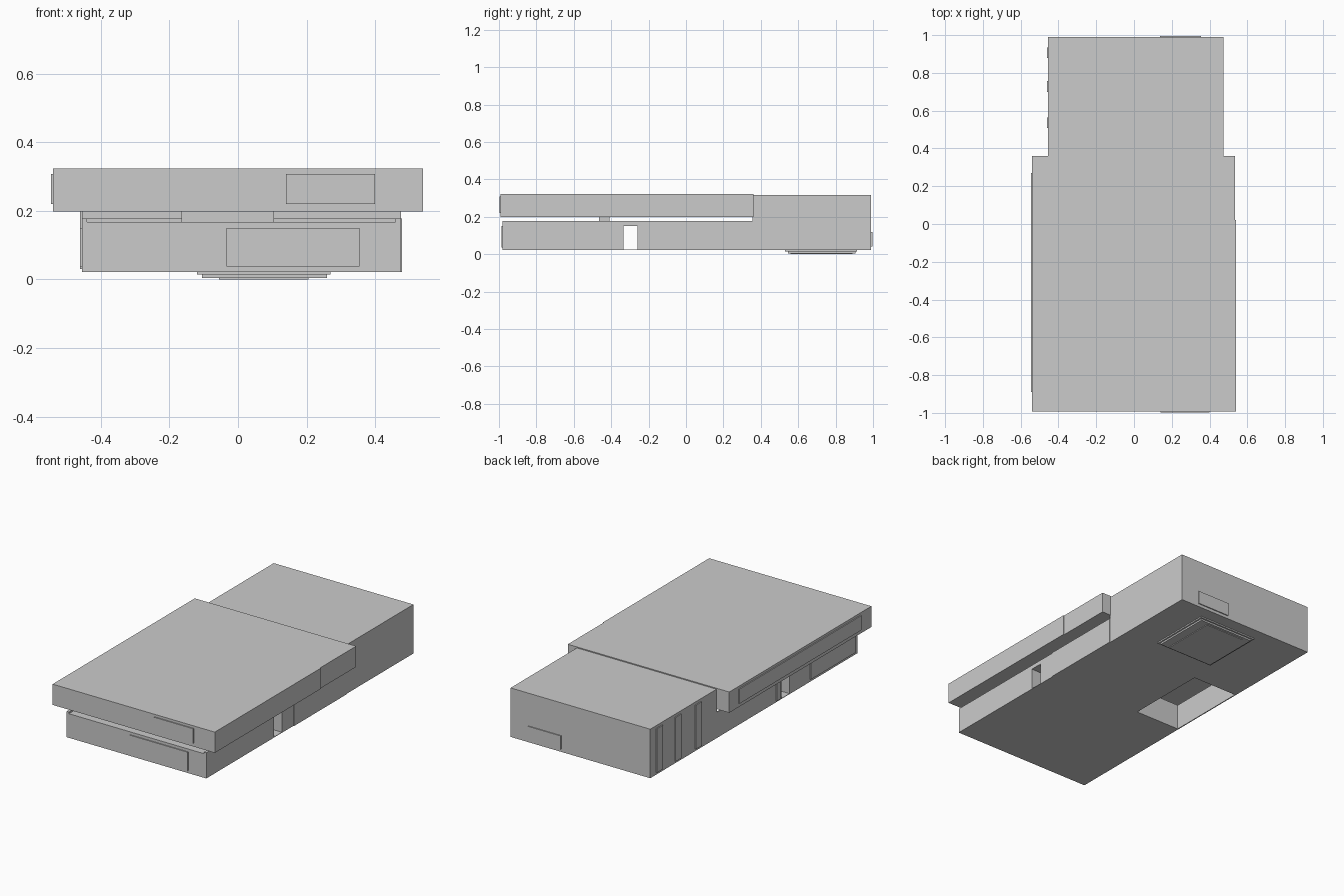
import bpy

cube = bpy.data.objects.get("Cube")
if cube:
    bpy.data.objects.remove(cube, do_unlink=True)

grey = bpy.data.materials.new("light_grey")
grey.use_nodes = True
colour = (0.6, 0.6, 0.6, 1)
grey.diffuse_color = colour
grey.node_tree.nodes["Principled BSDF"].inputs["Base Color"].default_value = colour


def box(name, x, y, z):
    """Axis-aligned box from (min, max) pairs."""
    bpy.ops.mesh.primitive_cube_add(size=1)
    ob = bpy.context.object
    ob.name = name
    ob.location = [(a + b) / 2 for a, b in (x, y, z)]
    ob.scale = [b - a for a, b in (x, y, z)]
    ob.data.materials.append(grey)
    return ob


L, R = -0.455, 0.475      # lower storey sides
BASE, ROOF = 0.022, 0.177
FRONT, BACK, STEP = -0.98, 0.99, 0.355
GAP0, GAP1 = -0.335, -0.26  # passage
YARD = -0.15              # courtyard edge, in both x and y

# Lower storey: front wing with an open terrace between low parapets
box("front_wing", (L, R), (FRONT, GAP0), (BASE, 0.167))
for side, x in (("right", L), ("left", R - 0.015)):
    box(side + "_parapet", (x, x + 0.015), (FRONT, GAP0), (0.167, ROOF))
box("roof_post", (-0.165, 0.105), (-0.465, -0.41), (0.167, 0.2))

# Passage through the house
box("passage_floor", (L, R), (GAP0, GAP1), (BASE, BASE + 0.003))
box("passage_roof", (L, R), (GAP0, GAP1), (0.152, ROOF))

# Middle wing around a courtyard that is closed by a thin outer wall
box("middle_wing", (L, R), (GAP1, YARD), (BASE, ROOF))
box("hall", (YARD, R + 0.004), (YARD, STEP), (BASE, ROOF))
box("courtyard_wall", (L, L + 0.006), (YARD, STEP), (BASE, ROOF))

# Tall rear block and the overhanging upper storey
box("rear_block", (L, R), (STEP, BACK), (BASE, 0.317))
box("upper_storey", (-0.54, 0.54), (-0.992, 0.02), (0.198, 0.323))
box("upper_storey_rear", (-0.54, 0.535), (0.02, 0.36), (0.198, 0.323))

# Windows on the front and back
box("upper_front_window", (0.14, 0.40), (-0.998, -0.99), (0.22, 0.308))
box("lower_front_window", (-0.033, 0.355), (-0.986, -0.978), (0.037, 0.15))
box("back_window", (0.137, 0.355), (0.988, 0.996), (0.04, 0.12))

# Windows on the right side
box("upper_side_window", (-0.546, -0.538), (-0.89, 0.27), (0.22, 0.308))
box("lower_side_window", (L - 0.006, L + 0.002), (-0.96, -0.53), (0.037, 0.15))
box("side_door_strip", (L - 0.006, L + 0.002), (-0.24, -0.205), (0.03, 0.15))
for i, y in enumerate((0.907, 0.728, 0.536)):
    box(f"slit_window_{i + 1}", (L - 0.006, L + 0.002), (y - 0.028, y + 0.028), (0.035, 0.3))

# Stepped plinth under the rear block
box("plinth_upper", (-0.12, 0.27), (0.53, 0.915), (0.014, BASE))
box("plinth_lower", (-0.105, 0.26), (0.545, 0.905), (0.004, 0.014))
box("plinth_foot", (-0.055, 0.205), (0.56, 0.89), (0, 0.004))
